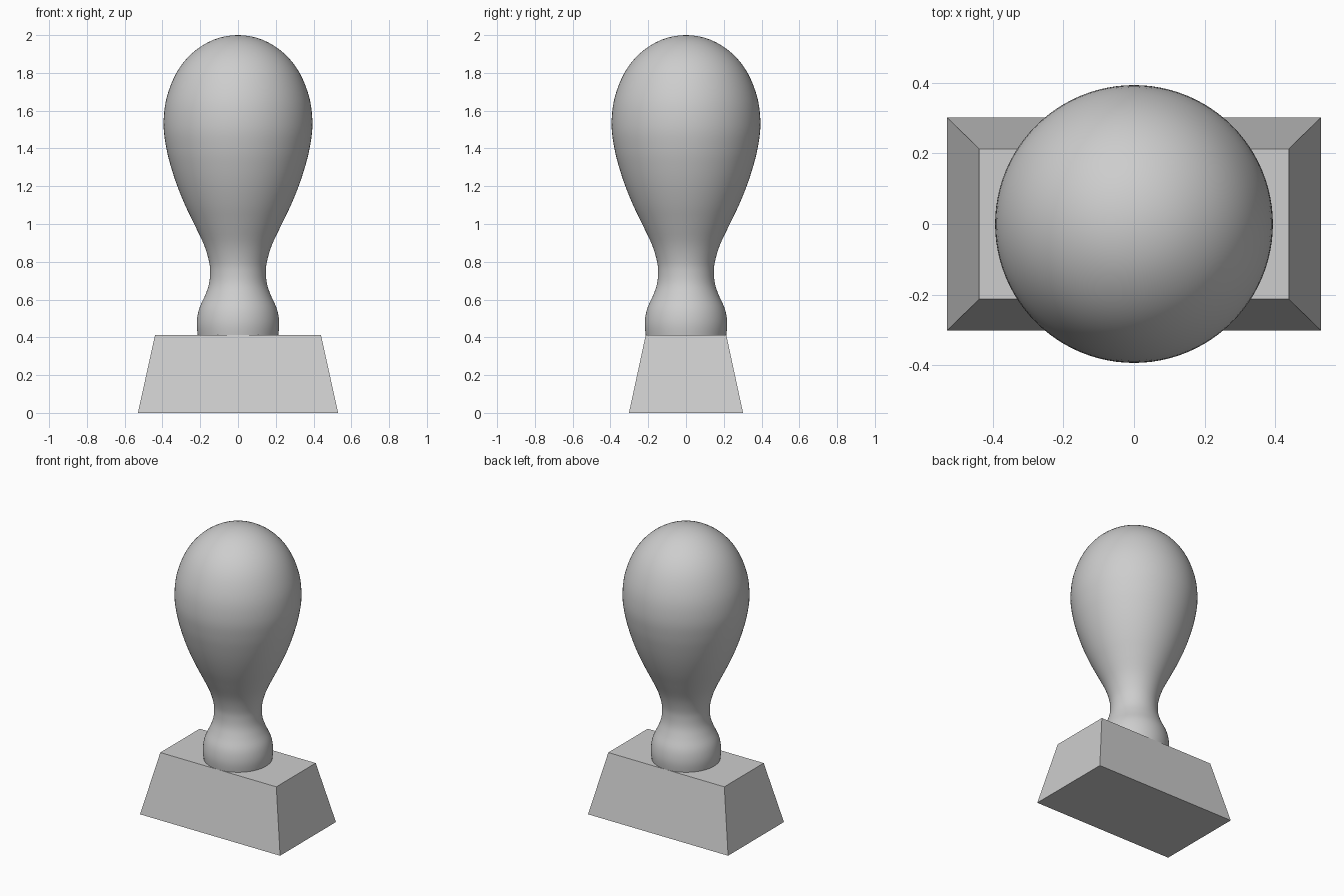
import bpy, bmesh, math
from mathutils import Vector

if "Cube" in bpy.data.objects:
    bpy.data.objects.remove(bpy.data.objects["Cube"])

grey = bpy.data.materials.new("plain grey")
grey.diffuse_color = (0.61, 0.61, 0.61, 1)
grey.use_nodes = True
grey.node_tree.nodes["Principled BSDF"].inputs["Base Color"].default_value = grey.diffuse_color

BASE_TOP = 0.413


def finish(name, bm):
    bmesh.ops.recalc_face_normals(bm, faces=bm.faces)
    mesh = bpy.data.meshes.new(name)
    bm.to_mesh(mesh)
    bm.free()
    mesh.materials.append(grey)
    obj = bpy.data.objects.new(name, mesh)
    bpy.context.collection.objects.link(obj)
    return obj


def smooth_path(points, steps):
    """Catmull-Rom curve through all points except the first and last."""
    out = []
    for a, b, c, d in zip(points, points[1:], points[2:], points[3:]):
        for i in range(steps):
            t = i / steps
            out.append(0.5 * (2 * b + (c - a) * t + (2 * a - 5 * b + 4 * c - d) * t * t
                              + (3 * b - a - 3 * c + d) * t ** 3))
    return out + [points[-2]]


# Tapered block base
bm = bmesh.new()
bmesh.ops.create_cube(bm, size=2)
for v in bm.verts:
    top = v.co.z > 0
    hx, hy, z = (0.439, 0.213, BASE_TOP) if top else (0.53, 0.302, 0)
    v.co = (v.co.x * hx, v.co.y * hy, z)
finish("base_block", bm)

# Turned handle: radius and height from foot to crown
profile = [(0.200, 0.36), (0.213, BASE_TOP), (0.218, 0.48), (0.206, 0.55),
           (0.175, 0.62), (0.154, 0.68), (0.148, 0.74), (0.153, 0.80),
           (0.180, 0.89), (0.232, 1.00), (0.280, 1.10), (0.321, 1.20),
           (0.354, 1.30), (0.379, 1.40), (0.394, 1.52), (0.380, 1.66),
           (0.326, 1.80), (0.242, 1.905), (0.128, 1.976), (0, 2.0), (-0.128, 1.976)]
path = smooth_path([Vector((r, 0, z)) for r, z in profile], 4)

bm = bmesh.new()
verts = [bm.verts.new(p) for p in [Vector((0, 0, BASE_TOP))] + path]
edges = [bm.edges.new(pair) for pair in zip(verts, verts[1:])]
bmesh.ops.spin(bm, geom=verts + edges, cent=(0, 0, 0), axis=(0, 0, 1),
               angle=math.tau, steps=96)
bmesh.ops.remove_doubles(bm, verts=bm.verts, dist=0.0005)
handle = finish("handle", bm)

bpy.ops.object.select_all(action="DESELECT")
handle.select_set(True)
bpy.context.view_layer.objects.active = handle
bpy.ops.object.shade_smooth_by_angle(angle=math.radians(40))
